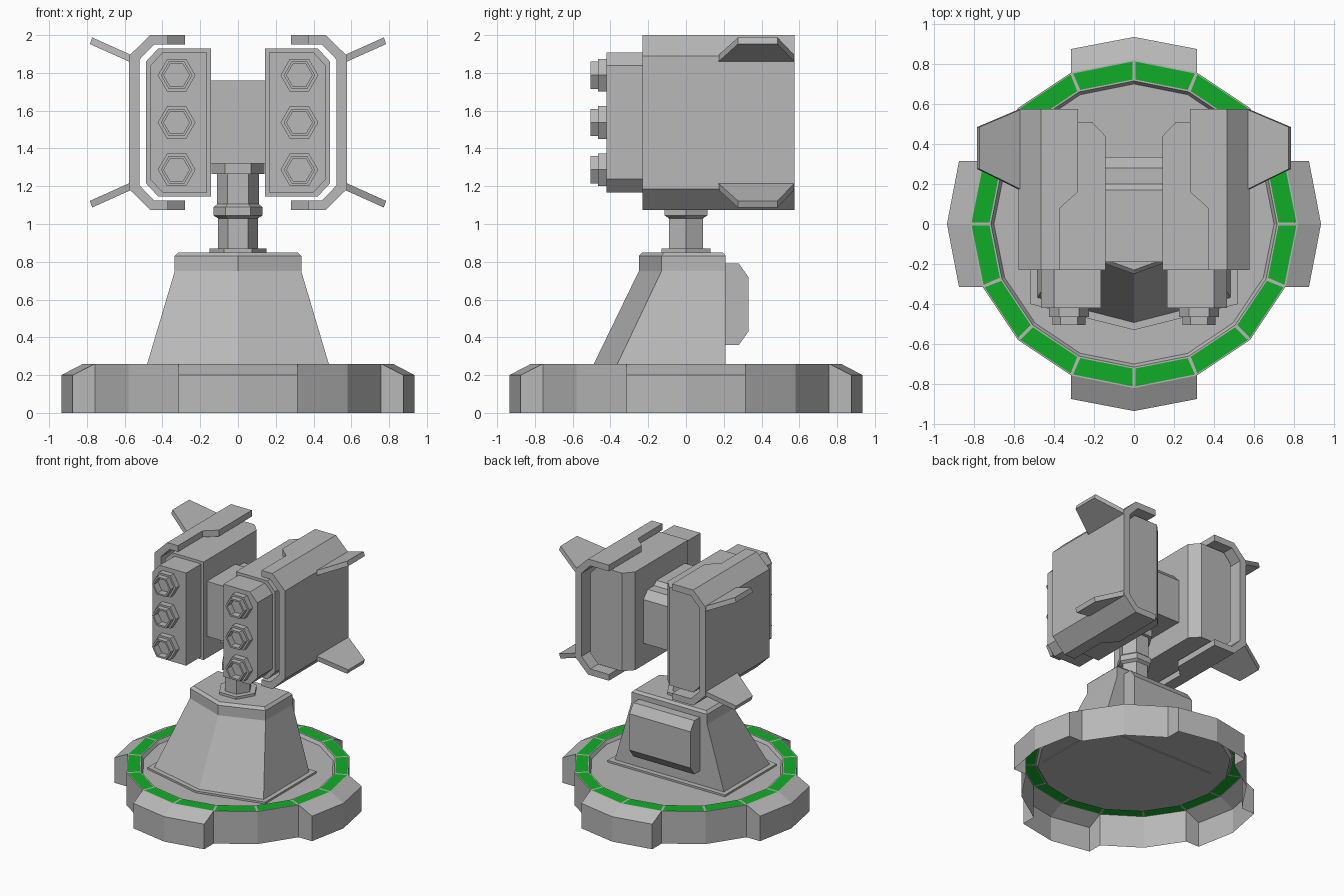
import bpy, bmesh, math
from mathutils import Matrix, Vector

cube = bpy.data.objects.get("Cube")
if cube:
    bpy.data.objects.remove(cube)


def material(name, rgb):
    m = bpy.data.materials.new(name)
    m.use_nodes = True
    m.diffuse_color = (*rgb, 1)
    m.node_tree.nodes["Principled BSDF"].inputs["Base Color"].default_value = (*rgb, 1)
    return m


GREY = material("grey metal", (0.48, 0.48, 0.48))
GREEN = material("green light", (0.005, 0.42, 0.02))
MID = 1.5375  # height of the launcher centre line


def loft(bm, loops, start=True, end=True):
    """Skin a series of equal closed loops, with optional caps."""
    rows = [[bm.verts.new(p) for p in loop] for loop in loops]
    n = len(rows[0])
    for a, b in zip(rows, rows[1:]):
        for i in range(n):
            j = (i + 1) % n
            bm.faces.new((a[i], a[j], b[j], b[i]))
    if start:
        bm.faces.new(rows[0][::-1])
    if end:
        bm.faces.new(rows[-1])


def finish(bm, name, mirror=False):
    bmesh.ops.remove_doubles(bm, verts=bm.verts, dist=1e-4)
    bmesh.ops.recalc_face_normals(bm, faces=bm.faces)
    mesh = bpy.data.meshes.new(name)
    bm.to_mesh(mesh)
    bm.free()
    mesh.materials.append(GREY)
    ob = bpy.data.objects.new(name, mesh)
    bpy.context.collection.objects.link(ob)
    if mirror:
        ob.modifiers.new("Mirror", "MIRROR")
    return ob


def part(name, loops, mirror=False):
    bm = bmesh.new()
    loft(bm, loops)
    return finish(bm, name, mirror)


def hexagon(r, z):
    return [(r * math.cos(k * math.pi / 3), r * math.sin(k * math.pi / 3), z) for k in range(6)]


def both_halves(upper):
    """Complete an upper xz profile with its reflection below the centre line."""
    return upper + [(x, 2 * MID - z) for x, z in reversed(upper)]


def at_y(profile, y):
    return [(x, y, z) for x, z in profile]


# Base: sixteen-sided rim with four stepped-out bumpers, open underneath
R = 0.82
s, c = R * math.sin(math.pi / 8), R * math.cos(math.pi / 8)
d = R * math.sqrt(0.5)
quadrant = [((0, 0.935), (0, R)), ((s, 0.875), (s, c)), ((s, c), (s, c)),
            ((d, d), (d, d)), ((c, s), (c, s)), ((0.875, s), (c, s))]
outer, ring = [], []
for q in range(4):
    turn = Matrix.Rotation(-q * math.pi / 2, 3, "Z")
    for o, r in quadrant:
        outer.append(turn @ Vector((*o, 0.26 if o == r else 0.2)))
        ring.append(turn @ Vector((*r, 0)))


def ring_loop(radius, z):
    return [(p.x * radius / R, p.y * radius / R, z) for p in ring]


bm = bmesh.new()
loft(bm, [[(p.x, p.y, 0) for p in outer], outer, ring_loop(R, 0.26),
          ring_loop(0.715, 0.26), ring_loop(0.70, 0.235)], start=False)
bmesh.ops.remove_doubles(bm, verts=bm.verts, dist=1e-4)
bmesh.ops.recalc_face_normals(bm, faces=bm.faces)
# Green light panels inset into the flat top of the rim
tops = [f for f in bm.faces if all(v.co.z > 0.255 for v in f.verts)]
bmesh.ops.inset_individual(bm, faces=tops, thickness=0.011)
for f in tops:
    f.material_index = 1
finish(bm, "base_rim").data.materials.append(GREEN)


# Pedestal with a pointed front
def pentagon(front, corner, w, back, z):
    return [(0, front, z), (w, corner, z), (w, back, z), (-w, back, z), (-w, corner, z)]


part("pedestal_skirt", [pentagon(-0.53, -0.40, 0.52, 0.25, 0.23),
                        pentagon(-0.53, -0.40, 0.52, 0.25, 0.25)])
part("pedestal", [pentagon(-0.495, -0.37, 0.485, 0.21, 0.245),
                  pentagon(-0.25, -0.13, 0.335, 0.21, 0.75),
                  pentagon(-0.25, -0.13, 0.335, 0.21, 0.83),
                  pentagon(-0.23, -0.115, 0.315, 0.195, 0.85)])

# Box on the back of the pedestal
box = [(0.2, 0.36), (0.28, 0.36), (0.33, 0.43), (0.33, 0.72), (0.28, 0.79), (0.2, 0.79)]
part("rear_box", [[(x, y, z) for y, z in box] for x in (-0.27, 0.27)])

# Neck post with flanges and a collar
part("neck_post", [hexagon(r, z) for r, z in (
    (0.15, 0.85), (0.15, 0.87), (0.105, 0.87), (0.105, 1.03), (0.13, 1.045),
    (0.13, 1.09), (0.11, 1.105), (0.11, 1.265), (0.14, 1.265), (0.14, 1.325))])

# Bridge joining the two launchers
bridge = [(-0.19, 1.32), (-0.19, 1.76), (0.17, 1.76), (0.2, 1.73),
          (0.28, 1.73), (0.335, 1.67), (0.335, 1.32)]
part("bridge", [[(x, y, z) for y, z in bridge] for x in (-0.15, 0.15)])


# Launcher bodies
def body(inner, outer_x, top):
    return both_halves([(inner, top), (outer_x - 0.065, top), (outer_x, top - 0.07)])


part("launcher_core", [at_y(body(x, 0.487, 1.93), y)
                       for x, y in ((0.143, -0.23), (0.143, 0.44), (0.21, 0.51))], True)
part("launcher_front", [at_y(body(0.165, 0.465, 1.908), y) for y in (-0.42, -0.22)], True)


# C-shaped armour around each launcher, with flanges that widen towards the back
def armour(lip):
    outside = both_halves([(lip, 2.0), (0.465, 2.0), (0.577, 1.89)])
    inside = both_halves([(lip, 1.95), (0.445, 1.95), (0.522, 1.87)])
    return outside + inside[::-1]


part("armour_shell", [at_y(armour(lip), y) for lip, y in
                      ((0.37, -0.23), (0.37, 0.08), (0.28, 0.16), (0.28, 0.575))], True)

# Swept fins on the armour corners
for name, sign in (("upper_fins", 1), ("lower_fins", -1)):
    plan = [(0.56, 0.17, 0.335), (0.772, 0.275, 0.43), (0.772, 0.485, 0.43), (0.56, 0.575, 0.335)]
    part(name, [[(x + sx, y, MID + sign * (h + sz)) for x, y, h in plan]
                for sx, sz in ((0, 0.02), (0.012, -0.015))], True)

# Hexagonal launch tubes, hollow at the mouth
bm = bmesh.new()
steps = ((0.1, -0.41), (0.1, -0.465), (0.083, -0.465), (0.083, -0.505),
         (0.068, -0.505), (0.068, -0.45))
for dz in (-0.25, 0, 0.25):
    loft(bm, [[(0.325 + x, y, MID + dz + z) for x, z, _ in hexagon(r, 0)] for r, y in steps])
finish(bm, "launch_tubes", True)
